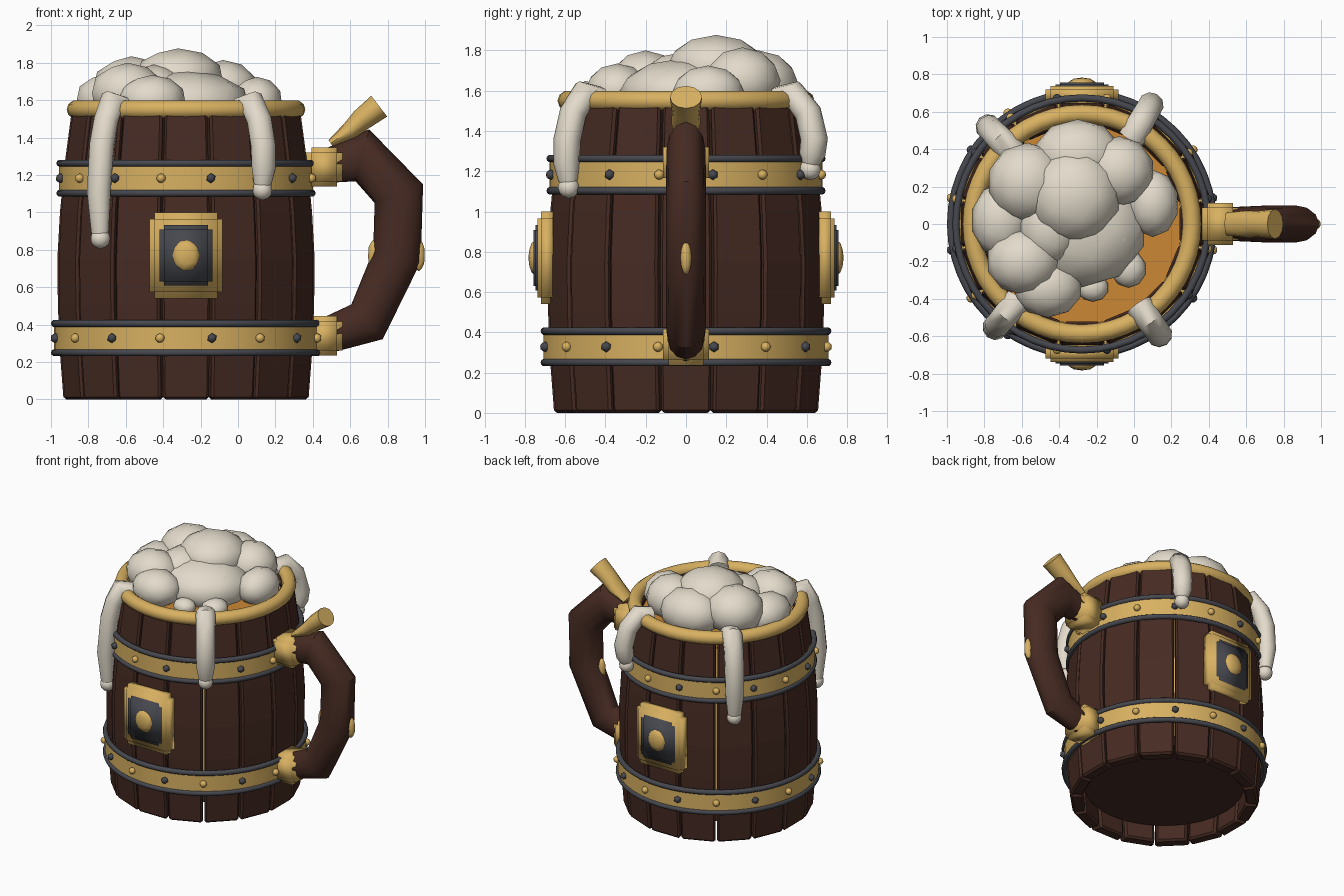
import bpy, bmesh, math
from mathutils import Vector, Matrix

if "Cube" in bpy.data.objects:
    bpy.data.objects.remove(bpy.data.objects["Cube"], do_unlink=True)

CX = -0.278          # barrel axis
STAVES = 16
STEP = 2 * math.pi / STAVES


def material(name, color):
    m = bpy.data.materials.new(name)
    m.use_nodes = True
    m.diffuse_color = (*color, 1)
    node = next(n for n in m.node_tree.nodes if n.type == 'BSDF_PRINCIPLED')
    node.inputs["Base Color"].default_value = (*color, 1)
    return m


WOOD = material("dark wood", (0.062, 0.024, 0.016))
GOLD = material("gold", (0.69, 0.44, 0.12))
IRON = material("dark iron", (0.062, 0.065, 0.077))
FOAM = material("cream foam", (0.77, 0.71, 0.6))
BREW = material("amber liquid", (0.6, 0.25, 0.035))


def finish(bm, name, mat, smooth=40):
    bmesh.ops.recalc_face_normals(bm, faces=bm.faces)
    mesh = bpy.data.meshes.new(name)
    bm.to_mesh(mesh)
    bm.free()
    mesh.materials.append(mat)
    obj = bpy.data.objects.new(name, mesh)
    bpy.context.collection.objects.link(obj)
    if smooth:
        bpy.ops.object.select_all(action='DESELECT')
        obj.select_set(True)
        bpy.context.view_layer.objects.active = obj
        bpy.ops.object.shade_smooth_by_angle(angle=math.radians(smooth))
    return obj


def bridge(bm, rings, closed=False):
    """Skin a list of vertex rings, capping the ends unless closed."""
    n = len(rings[0])
    pairs = list(zip(rings, rings[1:]))
    if closed:
        pairs.append((rings[-1], rings[0]))
    for a, b in pairs:
        for i in range(n):
            j = (i + 1) % n
            bm.faces.new((a[i], a[j], b[j], b[i]))
    if not closed:
        bm.faces.new(rings[0])
        bm.faces.new(rings[-1])


def lathe(name, profile, mat, segs=48):
    """Revolve a closed (radius, z) loop about the barrel axis."""
    bm = bmesh.new()
    rings = []
    for i in range(segs):
        a = 2 * math.pi * i / segs
        rings.append([bm.verts.new((CX + r * math.cos(a), r * math.sin(a), z))
                      for r, z in profile])
    bridge(bm, rings, closed=True)
    return finish(bm, name, mat)


def wall(name, inner, outer, z0, z1, mat):
    return lathe(name, [(inner, z0), (outer, z0), (outer, z1), (inner, z1)], mat)


def hoop(name, radius, z, thick, mat):
    loop = [(radius + thick * math.cos(t * math.pi / 5), z + thick * math.sin(t * math.pi / 5))
            for t in range(10)]
    return lathe(name, loop, mat)


def sweep(name, path, mat, origin=0.0, azimuth=0.0, sides=12, smooth=40):
    """Tube in a vertical plane; path rows are (out, z, in-plane radius, side radius)."""
    out = Vector((math.cos(azimuth), math.sin(azimuth), 0))
    up, side = Vector((0, 0, 1)), Vector((-math.sin(azimuth), math.cos(azimuth), 0))
    pts = [Vector((origin, 0, 0)) + out * p[0] + up * p[1] for p in path]
    bm = bmesh.new()
    rings = []
    for i, p in enumerate(pts):
        d0 = (p - pts[i - 1]).normalized() if i else (pts[1] - p).normalized()
        d1 = (pts[i + 1] - p).normalized() if i + 1 < len(pts) else d0
        tangent = (d0 + d1).normalized()
        normal = side.cross(tangent) / max(tangent.dot(d0), 0.6)
        rings.append([bm.verts.new(p + normal * path[i][2] * math.cos(2 * math.pi * k / sides)
                                   + side * path[i][3] * math.sin(2 * math.pi * k / sides))
                      for k in range(sides)])
    bridge(bm, rings)
    return finish(bm, name, mat, smooth)


def ball(name, center, radii, mat, detail=2):
    bm = bmesh.new()
    bmesh.ops.create_icosphere(bm, subdivisions=detail, radius=1)
    bm.transform(Matrix.Translation(center) @ Matrix.Diagonal((*radii, 1)))
    return finish(bm, name, mat, 80)


def notched_block(name, center, half, notch, mat):
    """Softly shaded block with stepped edges: three crossing boxes, each long on one axis."""
    bm = bmesh.new()
    for axis in range(3):
        size = [h if i == axis else h - n for i, (h, n) in enumerate(zip(half, notch))]
        bmesh.ops.create_cube(bm, size=2, matrix=Matrix.Translation(center)
                              @ Matrix.Diagonal((*size, 1)))
    return finish(bm, name, mat, 120)


# Barrel staves, bulging in the middle
profile = [(0, 0.655), (0.25, 0.674), (0.5, 0.685), (0.75, 0.688),
           (1.0, 0.674), (1.25, 0.65), (1.55, 0.61)]
for s in range(STAVES):
    a = s * STEP
    out, side = Vector((math.cos(a), math.sin(a), 0)), Vector((-math.sin(a), math.cos(a), 0))
    bm = bmesh.new()
    rings = []
    for z, r in profile:
        ring = []
        for rad, sign in ((r, -1), (r, 1), (r - 0.09, 1), (r - 0.09, -1)):
            w = rad * math.tan(STEP / 2) - 0.006
            ring.append(bm.verts.new(Vector((CX, 0, z)) + out * rad + side * sign * w))
        rings.append(ring)
    bridge(bm, rings)
    stave = finish(bm, f"stave_{s + 1}", WOOD, 0)
    bevel = stave.modifiers.new("soft edges", 'BEVEL')
    bevel.width, bevel.segments, bevel.limit_method = 0.014, 1, 'ANGLE'

# Floor, liquid and the liner seen between the staves
for name, r, z0, z1, mat in (("barrel_floor", 0.565, 0.12, 0.2, WOOD),
                             ("liquid", 0.535, 0.2, 1.5, BREW)):
    bm = bmesh.new()
    bmesh.ops.create_cone(bm, cap_ends=True, segments=32, radius1=r, radius2=r, depth=z1 - z0)
    bm.transform(Matrix.Translation((CX, 0, (z0 + z1) / 2)))
    finish(bm, name, mat)
wall("inner_liner", 0.53, 0.55, 0.2, 1.45, GOLD)

# Rim, bands, hoops and alternating studs
hoop("rim", 0.588, 1.55, 0.05, GOLD)
for label, r, z, half in (("upper", 0.678, 1.183, 0.08), ("lower", 0.707, 0.328, 0.078)):
    wall(label + "_band", r - 0.05, r, z - half, z + half, GOLD)
    for end, sign in (("top", 1), ("bottom", -1)):
        hoop(f"{label}_{end}_hoop", r - 0.004, z + sign * half, 0.019, IRON)
    for k in range(STAVES):
        a = (k + 0.5) * STEP
        size = 0.025 if k % 2 else 0.027
        ball(f"{label}_stud_{k + 1}", (CX + (r + 0.006) * math.cos(a), (r + 0.006) * math.sin(a), z),
             (size, size, size), GOLD if k % 2 else IRON, 2 if k % 2 else 1)

# Notched plaques on front and back
for label, s in (("front", -1), ("back", 1)):
    notched_block(f"{label}_plaque_frame", (CX, s * 0.69, 0.77), (0.195, 0.047, 0.23),
                  (0.027, 0.018, 0.034), GOLD)
    notched_block(f"{label}_plaque_panel", (CX, s * 0.72, 0.77), (0.142, 0.037, 0.162),
                  (0.025, 0.01, 0.023), IRON)
    ball(f"{label}_plaque_knob", (CX, s * 0.75, 0.77), (0.075, 0.033, 0.086), GOLD)

# Handle with collars, inlays and thumb lever
sweep("handle", [(0.47, 1.245, 0.09, 0.085), (0.665, 1.305, 0.122, 0.097), (0.86, 1.10, 0.128, 0.1),
                 (0.85, 0.765, 0.128, 0.1), (0.69, 0.415, 0.115, 0.098), (0.47, 0.34, 0.095, 0.088)], WOOD)
for label, z in (("upper", 1.243), ("lower", 0.34)):
    notched_block(label + "_collar", (0.46, 0, z), (0.098, 0.113, 0.105), (0.03, 0.025, 0.028), GOLD)
for label, x in (("inner", 0.727), ("outer", 0.967)):
    ball(f"handle_{label}_inlay", (x, 0, 0.77), (0.033, 0.028, 0.085), GOLD)
sweep("thumb_lever", [(0.495, 1.37, 0.02, 0.06), (0.60, 1.437, 0.05, 0.072),
                      (0.66, 1.495, 0.06, 0.07), (0.755, 1.568, 0.07, 0.08)], GOLD)

# Foam heap: centre, then radii
foam = [((-0.29, -0.02, 1.58), (0.36, 0.32, 0.18)),
        ((-0.32, 0.15, 1.715), (0.248, 0.248, 0.162)),
        ((-0.57, 0.22, 1.66), (0.215, 0.215, 0.175)),
        ((-0.08, 0.28, 1.65), (0.19, 0.19, 0.165)),
        ((-0.30, 0.36, 1.63), (0.24, 0.2, 0.17)),
        ((0.10, 0.11, 1.59), (0.14, 0.18, 0.135)),
        ((-0.59, -0.20, 1.64), (0.2, 0.18, 0.16)),
        ((-0.46, -0.34, 1.60), (0.185, 0.16, 0.135)),
        ((-0.71, 0.02, 1.60), (0.16, 0.2, 0.14)),
        ((-0.45, -0.02, 1.66), (0.17, 0.2, 0.13)),
        ((-0.14, -0.08, 1.57), (0.17, 0.19, 0.15)),
        ((-0.03, -0.24, 1.52), (0.095, 0.1, 0.07)),
        ((-0.22, -0.34, 1.52), (0.085, 0.075, 0.06))]
for i, (center, radii) in enumerate(foam):
    ball(f"foam_blob_{i + 1}", center, radii, FOAM)

# Foam drips over the rim: azimuth in degrees, lowest height, outward bulge
for i, (deg, low, bulge) in enumerate(((-55, 1.12, 0.72), (60, 1.21, 0.735),
                                       (-130, 0.86, 0.7), (134, 0.99, 0.715))):
    a = math.radians(deg)
    mid = (1.36 + low) / 2
    drip = [(0.53, 1.56, 0.062, 0.075), (0.62, 1.58, 0.06, 0.073), (bulge - 0.035, 1.49, 0.065, 0.07),
            (bulge, 1.36, 0.066, 0.07), (0.725, mid, 0.064, 0.068), (0.715, low + 0.03, 0.046, 0.05)]
    sweep(f"foam_drip_{i + 1}", drip, FOAM, CX, a, 10, 60)
    ball(f"drip_tip_{i + 1}", (CX + 0.712 * math.cos(a), 0.712 * math.sin(a), low),
         (0.054, 0.054, 0.055), FOAM)
